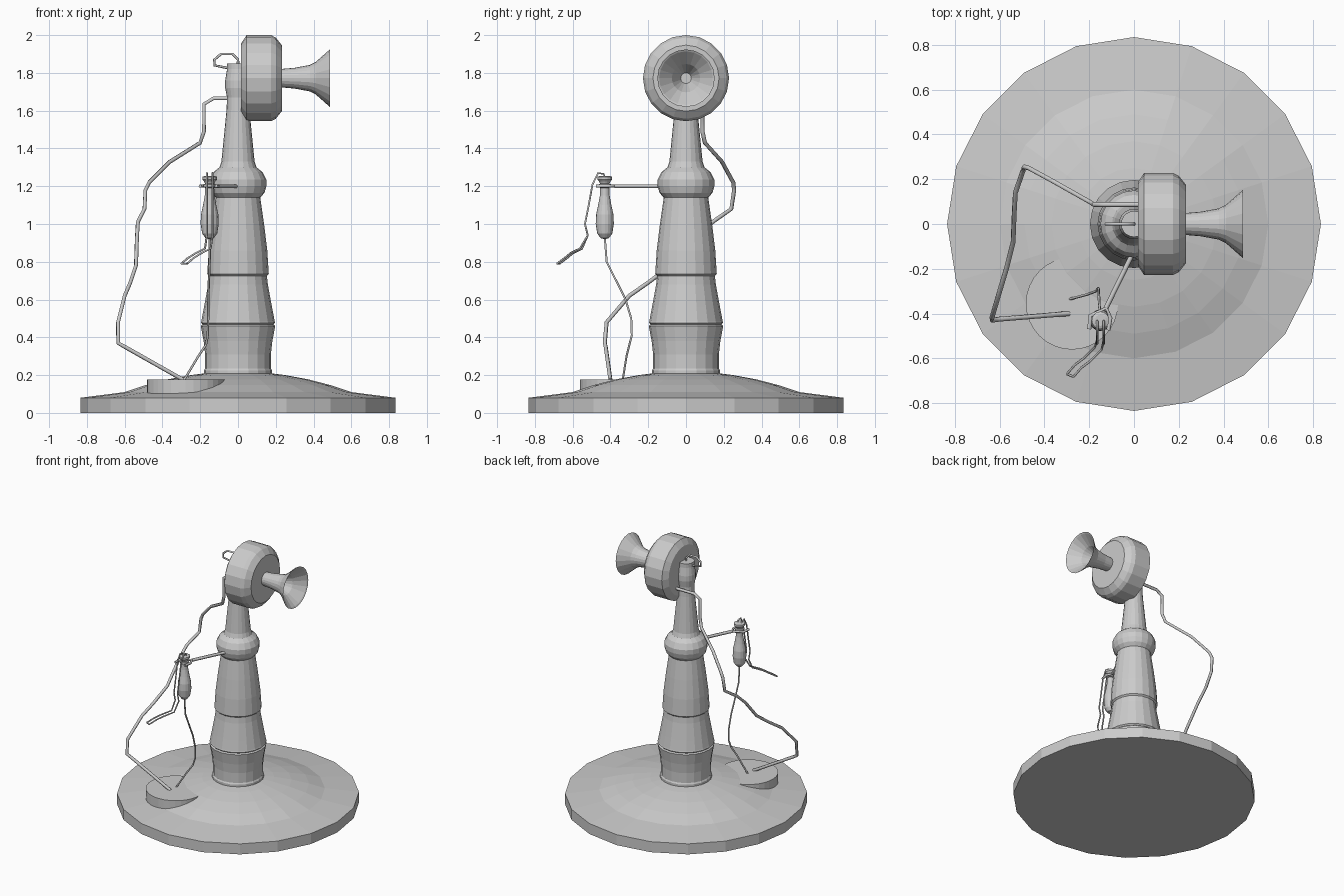
import bpy, bmesh, math
from mathutils import Matrix, Vector


def lathe(name, profile, sides=20, loc=(0, 0, 0), along_x=False):
    """Revolve (radius, height) points around z; along_x turns the axis to +x."""
    bm = bmesh.new()
    rings = []
    for r, z in profile:
        if r == 0:
            rings.append([bm.verts.new((0, 0, z))])
        else:
            rings.append([bm.verts.new((r * math.cos(2 * math.pi * i / sides),
                                        r * math.sin(2 * math.pi * i / sides), z))
                          for i in range(sides)])
    for a, b in zip(rings, rings[1:]):
        for i in range(sides):
            j = (i + 1) % sides
            quad = [a[i % len(a)], a[j % len(a)], b[j % len(b)], b[i % len(b)]]
            bm.faces.new(list(dict.fromkeys(quad)))
    if along_x:
        bm.transform(Matrix.Rotation(math.pi / 2, 4, 'Y'))
    bmesh.ops.recalc_face_normals(bm, faces=bm.faces[:])
    me = bpy.data.meshes.new(name)
    bm.to_mesh(me)
    bm.free()
    ob = bpy.data.objects.new(name, me)
    ob.location = loc
    bpy.context.collection.objects.link(ob)
    return ob


def wire(name, points, radius):
    """Round wire through the given points, turned into a mesh."""
    cu = bpy.data.curves.new(name, 'CURVE')
    cu.dimensions = '3D'
    cu.bevel_depth = radius
    cu.bevel_resolution = 1
    cu.use_fill_caps = True
    sp = cu.splines.new('POLY')
    sp.points.add(len(points) - 1)
    for p, co in zip(sp.points, points):
        p.co = (*co, 1)
    tmp = bpy.data.objects.new(name + "_path", cu)
    bpy.context.collection.objects.link(tmp)
    me = bpy.data.meshes.new_from_object(tmp.evaluated_get(bpy.context.evaluated_depsgraph_get()))
    bpy.data.objects.remove(tmp)
    ob = bpy.data.objects.new(name, me)
    bpy.context.collection.objects.link(ob)
    return ob


# Wide foot
lathe("base", [(0, 0), (.835, 0), (.835, .08), (.60, .11), (.49, .147),
               (.37, .178), (.25, .2), (.17, .21), (0, .21)])

# Turned column
lathe("column", [(0, .2), (.18, .2), (.18, .225), (.174, .235), (.174, .31), (.182, .38),
                 (.197, .46), (.188, .468), (.197, .477), (.194, .487), (.18, .56),
                 (.158, .68), (.153, .725), (.163, .735), (.155, .86), (.138, 1.0),
                 (.118, 1.14), (.14, 1.165), (.15, 1.2), (.15, 1.235), (.13, 1.275),
                 (.098, 1.3), (.088, 1.33), (.061, 1.6), (.058, 1.67), (.068, 1.72),
                 (.068, 1.76), (.058, 1.82), (.058, 1.85), (0, 1.85)])

# Transmitter case and its hollow horn
lathe("transmitter_case", [(0, .017), (.185, .017), (.228, .045), (.228, .175),
                           (.215, .2), (.175, .232), (0, .232)],
      loc=(0, 0, 1.772), along_x=True)
lathe("mouth_horn", [(0, .22), (.048, .22), (.055, .3), (.07, .38), (.085, .41), (.152, .486),
                     (.142, .48), (.075, .41), (.028, .32), (0, .32)],
      loc=(0, 0, 1.772), along_x=True)

# Small lead and bracket behind the transmitter
wire("transmitter_lead", [(0, 0, 1.84), (0, 0, 1.87), (-.03, 0, 1.9), (-.09, 0, 1.9),
                          (-.125, 0, 1.87), (-.125, 0, 1.84), (-.06, 0, 1.827),
                          (.03, 0, 1.827)], .007)
wire("transmitter_bracket", [(-.04, 0, 1.835), (.04, 0, 1.835)], .016)

# Thick cord from transmitter to terminal
wire("main_cord", [(.03, .087, 1.665), (-.13, .087, 1.665), (-.18, .087, 1.635),
                   (-.18, .087, 1.49), (-.20, .10, 1.43), (-.36, .19, 1.33),
                   (-.47, .25, 1.22), (-.49, .255, 1.18), (-.495, .24, 1.08),
                   (-.53, .14, 1.01), (-.535, .05, .93), (-.54, -.08, .78),
                   (-.57, -.2, .69), (-.60, -.3, .62), (-.635, -.42, .48),
                   (-.635, -.43, .37), (-.60, -.425, .35), (-.29, -.40, .175)], .011)

# Terminal disc sunk into the foot
lathe("terminal_disc", [(0, .1), (.206, .1), (.206, .177), (0, .177)], 32, (-.277, -.355, 0))

# Hook arm with forked end
fork = Vector((-.125, -.375, 1.2))
wire("hook_arm", [(0.01, -.1, 1.2), fork], .011)
wire("hook_fork", [(-.2, -.47, 1.2), (-.195, -.41, 1.2), fork,
                   (-.105, -.42, 1.2), (-.115, -.475, 1.2)], .009)

# Earpiece hanging on the hook
lathe("earpiece", [(0, .92), (.022, .925), (.04, .95), (.048, 1.0), (.046, 1.05),
                   (.035, 1.1), (.026, 1.15), (.023, 1.21), (.03, 1.225), (.039, 1.235),
                   (.039, 1.25), (.025, 1.255), (0, 1.255)], 16, (-.15, -.43, 0))
lathe("earpiece_collar", [(.02, 1.19), (.033, 1.195), (.033, 1.21), (.02, 1.215)],
      16, (-.15, -.43, 0))

# Pair of thin leads from the earpiece, joined at the loose end
strand = [(0, -.43, 1.24), (0, -.435, 1.265), (0, -.465, 1.27), (0, -.495, 1.21),
          (0, -.515, 1.1), (0, -.535, 1.0), (0, -.52, .94), (-.01, -.55, .87),
          (-.06, -.6, .845), (-.10, -.63, .82), (-.135, -.67, .79)]
wires = [[(x + off, y - dy * (i > 6), z) for i, (x, y, z) in enumerate(strand)]
         for off, dy in ((-.165, 0), (-.135, .012))]
for side, pts in zip(("left", "right"), wires):
    wire("earpiece_lead_" + side, pts, .0055)
wire("earpiece_lead_end", [wires[0][-1], wires[1][-1]], .0055)

# Thin cord from the earpiece down to the terminal
wire("earpiece_cord", [(-.15, -.43, .93), (-.15, -.42, .8), (-.155, -.36, .68),
                       (-.157, -.32, .6), (-.158, -.29, .5), (-.16, -.287, .41),
                       (-.17, -.3, .36), (-.21, -.315, .3), (-.285, -.335, .175)], .006)
